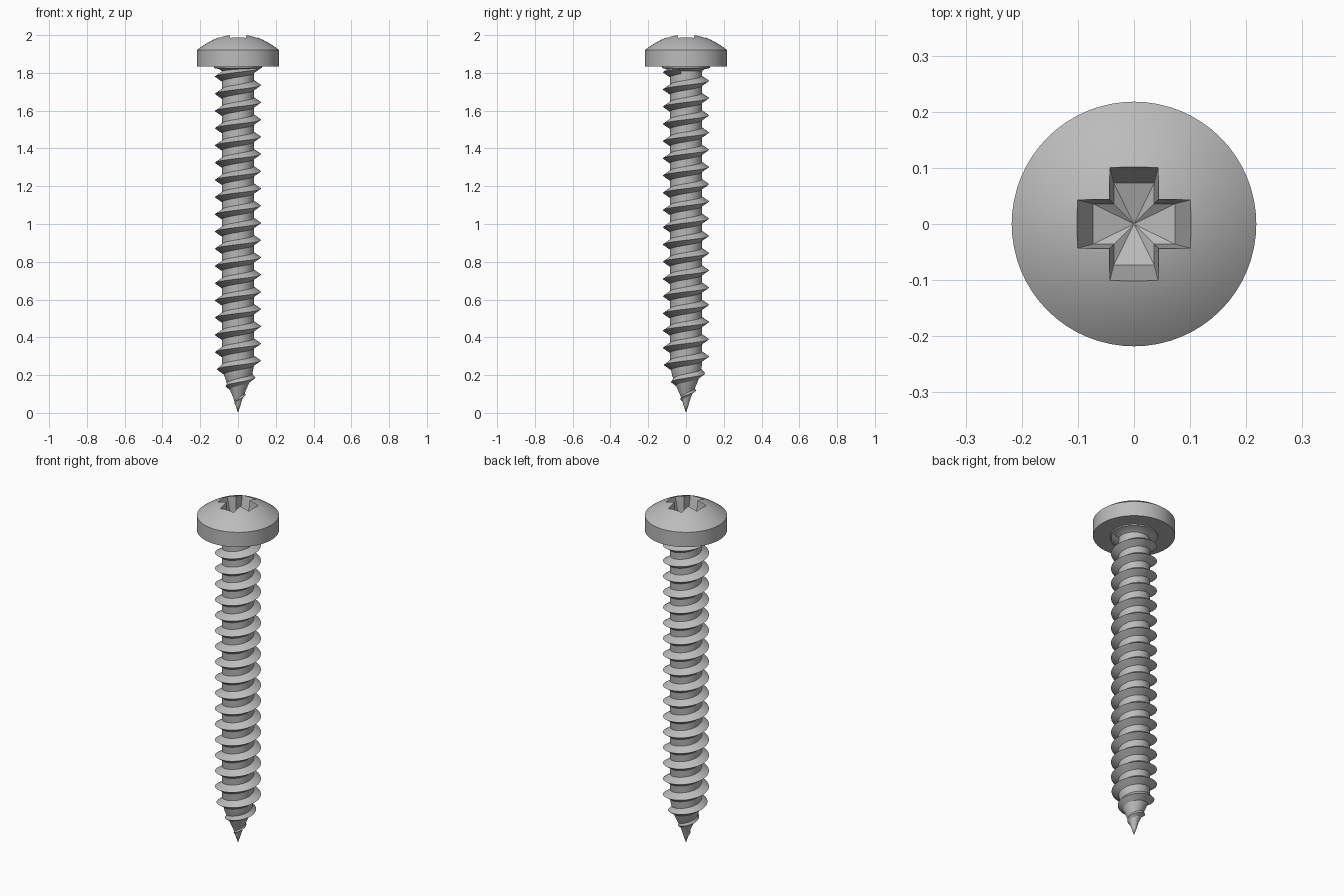
import bpy, bmesh
from math import cos, sin, pi, radians

if "Cube" in bpy.data.objects:
    bpy.data.objects.remove(bpy.data.objects["Cube"])

STEEL = (0.5, 0.5, 0.5, 1)
steel = bpy.data.materials.new("grey steel")
steel.use_nodes = True
steel.diffuse_color = STEEL
steel.node_tree.nodes["Principled BSDF"].inputs["Base Color"].default_value = STEEL

SEGS = 64
PITCH = 0.0912
HALF = 0.027           # half the thread width at its root
HEAD_BASE = 1.833


def finish(name, bm):
    bmesh.ops.remove_doubles(bm, verts=bm.verts, dist=1e-5)
    bmesh.ops.recalc_face_normals(bm, faces=bm.faces)
    mesh = bpy.data.meshes.new(name)
    bm.to_mesh(mesh)
    bm.free()
    mesh.materials.append(steel)
    obj = bpy.data.objects.new(name, mesh)
    bpy.context.collection.objects.link(obj)
    return obj


def smooth(obj, angle=30):
    bpy.ops.object.select_all(action='DESELECT')
    obj.select_set(True)
    bpy.context.view_layer.objects.active = obj
    bpy.ops.object.shade_smooth_by_angle(angle=radians(angle))


def lathe(name, profile):
    """Spin an (r, z) profile round the z axis."""
    bm = bmesh.new()
    verts = [bm.verts.new((r, 0, z)) for r, z in profile]
    edges = [bm.edges.new(pair) for pair in zip(verts, verts[1:])]
    bmesh.ops.spin(bm, geom=verts + edges, cent=(0, 0, 0), axis=(0, 0, 1),
                   angle=2 * pi, steps=SEGS)
    return finish(name, bm)


def bridge(bm, rows, closed=False):
    """Join successive rows of vertices with quads."""
    for a, b in zip(rows, rows[1:]):
        n = len(a)
        for i in range(n if closed else n - 1):
            j = (i + 1) % n
            bm.faces.new((a[i], a[j], b[j], b[i]))


def interpolate(table, z):
    for (z0, r0), (z1, r1) in zip(table, table[1:]):
        if z <= z1:
            return r0 + (r1 - r0) * max(0, z - z0) / (z1 - z0)
    return table[-1][1]


# Radii of the core and the thread crest by height
CORE = [(0, 0), (0.04, 0.013), (0.08, 0.025), (0.12, 0.042), (0.16, 0.06),
        (0.2, 0.074), (0.25, 0.084), (1.81, 0.084)]
CREST = [(0.03, 0.009), (0.06, 0.024), (0.1, 0.042), (0.14, 0.065),
         (0.185, 0.092), (0.23, 0.112), (0.28, 0.122), (2, 0.122)]

# Tapered core, flaring where it meets the head
smooth(lathe("shank", [(r, z) for z, r in CORE] +
             [(0.1, 1.82), (0.127, 1.826), (0.127, HEAD_BASE + 0.01)]))

# Right-handed helical thread with a sharp crest
bm = bmesh.new()
steps = int((1.85 - 0.03) / PITCH * SEGS)
rows = []
for i in range(steps + 1):
    t = 2 * pi * i / SEGS
    z = 1.735 - 19 * PITCH + PITCH * (i / SEGS) + 0.0
    taper = min(1, interpolate(CREST, z) / 0.122 + 0.1)
    if z > 1.845 or z < 0.03:
        continue
    row = []
    for dz in (-HALF * taper, 0, HALF * taper):
        r = interpolate(CREST, z) if dz == 0 else interpolate(CORE, z + dz) * 0.985
        row.append(bm.verts.new((r * cos(t), r * sin(t), z + dz)))
    rows.append(row)
bridge(bm, rows)
thread = finish("thread", bm)
smooth(thread, 35)

# Pan head: straight rim under a shallow dome
RIM, RIM_TOP, DOME = 0.218, 1.92, 0.087
dome = [(RIM * cos(k * pi / 24), 0) for k in range(13)]
dome = [(r, RIM_TOP + DOME * (1 - (r / RIM) ** 2)) for r, _ in dome]
head = lathe("head", [(0, HEAD_BASE), (RIM, HEAD_BASE)] + dome)

# Cross recess: tapering arms and a shallow pointed floor
bm = bmesh.new()
rows = []
for z, arm, w in ((2.03, 0.113, 0.046), (1.885, 0.073, 0.036)):
    row = []
    for c, s in ((1, 0), (0, 1), (-1, 0), (0, -1)):
        for x, y in ((arm, -w), (arm, w), (w, w)):
            row.append(bm.verts.new((x * c - y * s, x * s + y * c, z)))
    rows.append(row)
bridge(bm, rows, closed=True)
bm.faces.new(rows[0])
tip = bm.verts.new((0, 0, 1.86))
floor = rows[1]
for a, b in zip(floor, floor[1:] + floor[:1]):
    bm.faces.new((a, b, tip))
cutter = finish("recess_cutter", bm)
cutter.hide_render = True

cut = head.modifiers.new("recess", 'BOOLEAN')
cut.operation = 'DIFFERENCE'
cut.solver = 'EXACT'
cut.object = cutter
bpy.ops.object.select_all(action='DESELECT')
head.select_set(True)
bpy.context.view_layer.objects.active = head
bpy.ops.object.modifier_apply(modifier=cut.name)
bpy.data.objects.remove(cutter)
smooth(head)
